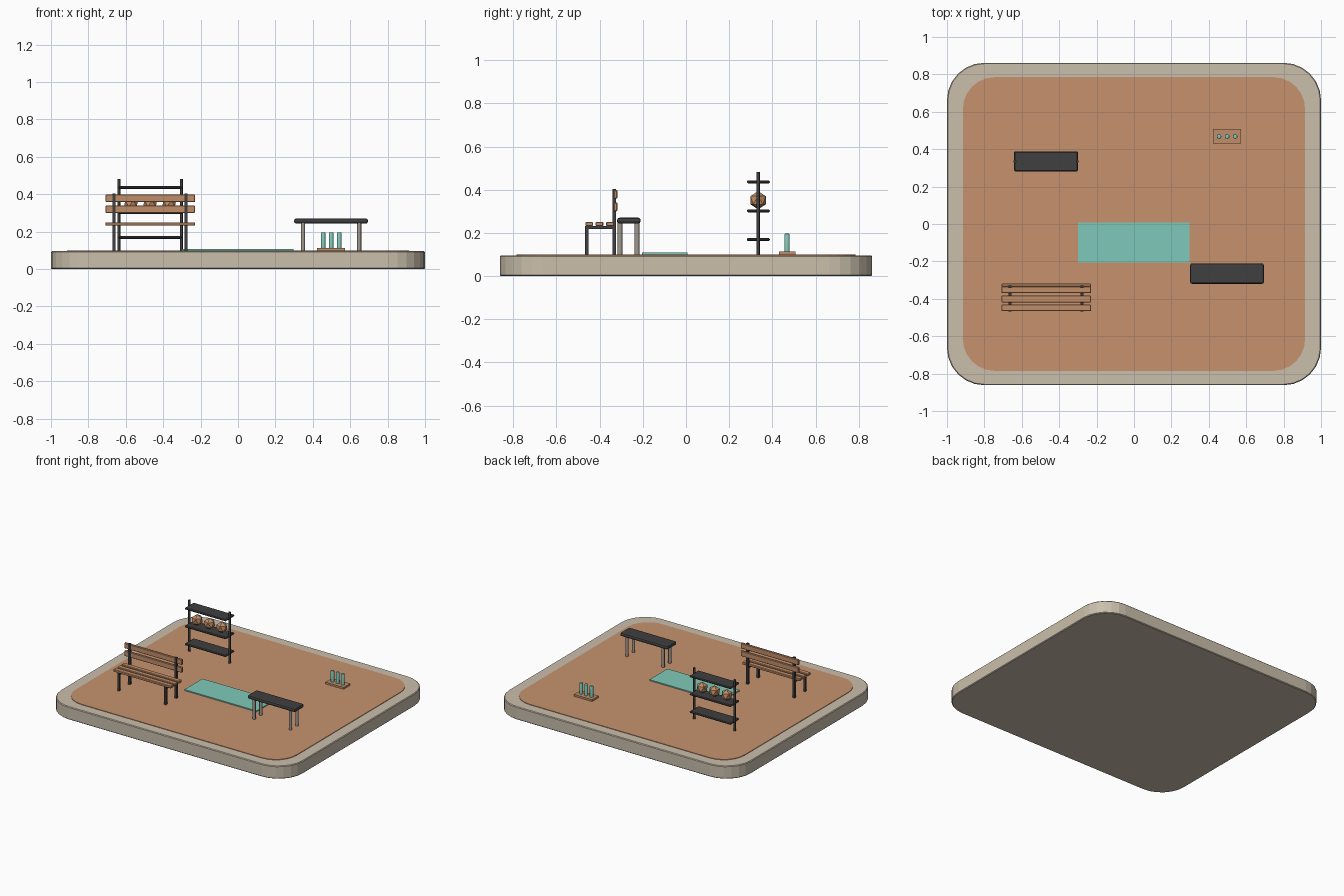
import bpy, bmesh, math

if "Cube" in bpy.data.objects:
    bpy.data.objects.remove(bpy.data.objects["Cube"])


def material(name, r, g, b):
    m = bpy.data.materials.new(name)
    m.diffuse_color = (r, g, b, 1)
    m.use_nodes = True
    m.node_tree.nodes["Principled BSDF"].inputs["Base Color"].default_value = m.diffuse_color
    return m


STONE = material("beige stone", 0.59, 0.52, 0.41)
CLAY = material("clay orange", 0.57, 0.29, 0.155)
TEAL = material("teal", 0.21, 0.59, 0.49)
DARK = material("charcoal", 0.05, 0.05, 0.052)
METAL = material("warm grey metal", 0.36, 0.32, 0.28)
WOOD = material("wood", 0.53, 0.27, 0.14)


def finish(name, bm, mat, smooth=False):
    me = bpy.data.meshes.new(name)
    bmesh.ops.recalc_face_normals(bm, faces=bm.faces)
    bm.to_mesh(me)
    bm.free()
    ob = bpy.data.objects.new(name, me)
    bpy.context.collection.objects.link(ob)
    me.materials.append(mat)
    if smooth:
        bpy.ops.object.select_all(action='DESELECT')
        ob.select_set(True)
        bpy.context.view_layer.objects.active = ob
        bpy.ops.object.shade_smooth_by_angle(angle=math.radians(35))
    return ob


def box(name, x, y, z, mat, bevel=0.0, segments=2):
    """Box from (min, max) pairs on each axis."""
    bm = bmesh.new()
    bmesh.ops.create_cube(bm, size=1)
    for v in bm.verts:
        v.co = [(lo + hi) / 2 + c * (hi - lo) for c, (lo, hi) in zip(v.co, (x, y, z))]
    if bevel:
        bmesh.ops.bevel(bm, geom=bm.edges[:], offset=bevel, segments=segments,
                        profile=0.5, affect='EDGES')
    return finish(name, bm, mat)


def rod(name, x, y, z0, z1, r, mat, bevel=0.0, sides=12):
    bm = bmesh.new()
    bmesh.ops.create_cone(bm, cap_ends=True, segments=sides, radius1=r, radius2=r,
                          depth=z1 - z0)
    bmesh.ops.translate(bm, verts=bm.verts, vec=(x, y, (z0 + z1) / 2))
    if bevel:
        rim = [e for e in bm.edges if all(v.co.z > z1 - 1e-4 for v in e.verts)]
        bmesh.ops.bevel(bm, geom=rim, offset=bevel, segments=2, profile=0.5,
                        affect='EDGES')
    return finish(name, bm, mat, smooth=True)


def rounded_slab(name, hx, hy, r, z0, z1, mat, steps=6, bevel=0.0):
    bm = bmesh.new()
    verts = []
    for q, (sx, sy) in enumerate(((1, 1), (-1, 1), (-1, -1), (1, -1))):
        for i in range(steps + 1):
            a = math.pi / 2 * (q + i / steps)
            verts.append(bm.verts.new((sx * (hx - r) + r * math.cos(a),
                                       sy * (hy - r) + r * math.sin(a), z0)))
    face = bm.faces.new(verts)
    ext = bmesh.ops.extrude_face_region(bm, geom=[face], use_keep_orig=True)
    top = [g for g in ext['geom'] if isinstance(g, bmesh.types.BMVert)]
    bmesh.ops.translate(bm, verts=top, vec=(0, 0, z1 - z0))
    if bevel:
        rim = [e for e in bm.edges if abs(e.verts[0].co.z - e.verts[1].co.z) < 1e-5]
        bmesh.ops.bevel(bm, geom=rim, offset=bevel, segments=1, affect='EDGES')
    return finish(name, bm, mat)


# Platform and floor
rounded_slab("platform", 1.0, 0.862, 0.2, 0.0, 0.096, STONE, bevel=0.005)
rounded_slab("floor", 0.915, 0.785, 0.17, 0.09, 0.1, CLAY)

# Exercise mat
box("exercise_mat", (-0.3, 0.297), (-0.205, 0.008), (0.099, 0.108), TEAL)

# Padded bench on round legs
box("padded_bench_top", (0.3, 0.695), (-0.32, -0.21), (0.243, 0.27), DARK, 0.011, 2)
for x in (0.348, 0.648):
    for y in (-0.306, -0.227):
        rod("padded_bench_leg", x, y, 0.098, 0.25, 0.011, METAL)

# Slatted wooden bench
for y in (-0.448, -0.401, -0.352):
    box("seat_slat", (-0.708, -0.23), (y - 0.018, y + 0.018), (0.232, 0.25), WOOD, 0.003, 1)
for z in (0.32, 0.378):
    box("back_slat", (-0.708, -0.23), (-0.335, -0.318), (z - 0.02, z + 0.02), WOOD, 0.003, 1)
for x in (-0.664, -0.278):
    box("seat_front_leg", (x - 0.008, x + 0.008), (-0.467, -0.451), (0.098, 0.232), DARK)
    box("seat_back_post", (x - 0.008, x + 0.008), (-0.341, -0.325), (0.098, 0.404), DARK)
    box("seat_side_rail", (x - 0.008, x + 0.008), (-0.467, -0.327), (0.217, 0.232), DARK)

# Shelf rack with three shelves
for x in (-0.637, -0.303):
    rod("rack_post", x, 0.334, 0.098, 0.482, 0.008, DARK)
for z in (0.169, 0.302, 0.436):
    box("rack_shelf", (-0.641, -0.299), (0.282, 0.388), (z - 0.007, z + 0.007), DARK, 0.005, 1)

# Balls on the middle shelf
for x in (-0.572, -0.47, -0.368):
    bm = bmesh.new()
    bmesh.ops.create_icosphere(bm, subdivisions=1, radius=0.042)
    bmesh.ops.translate(bm, verts=bm.verts, vec=(x, 0.334, 0.351))
    finish("ball", bm, WOOD)

# Bottles on a tray
box("bottle_tray", (0.423, 0.573), (0.431, 0.507), (0.098, 0.114), WOOD)
for x in (0.455, 0.498, 0.541):
    rod("bottle", x, 0.468, 0.112, 0.196, 0.0125, TEAL, bevel=0.004)
